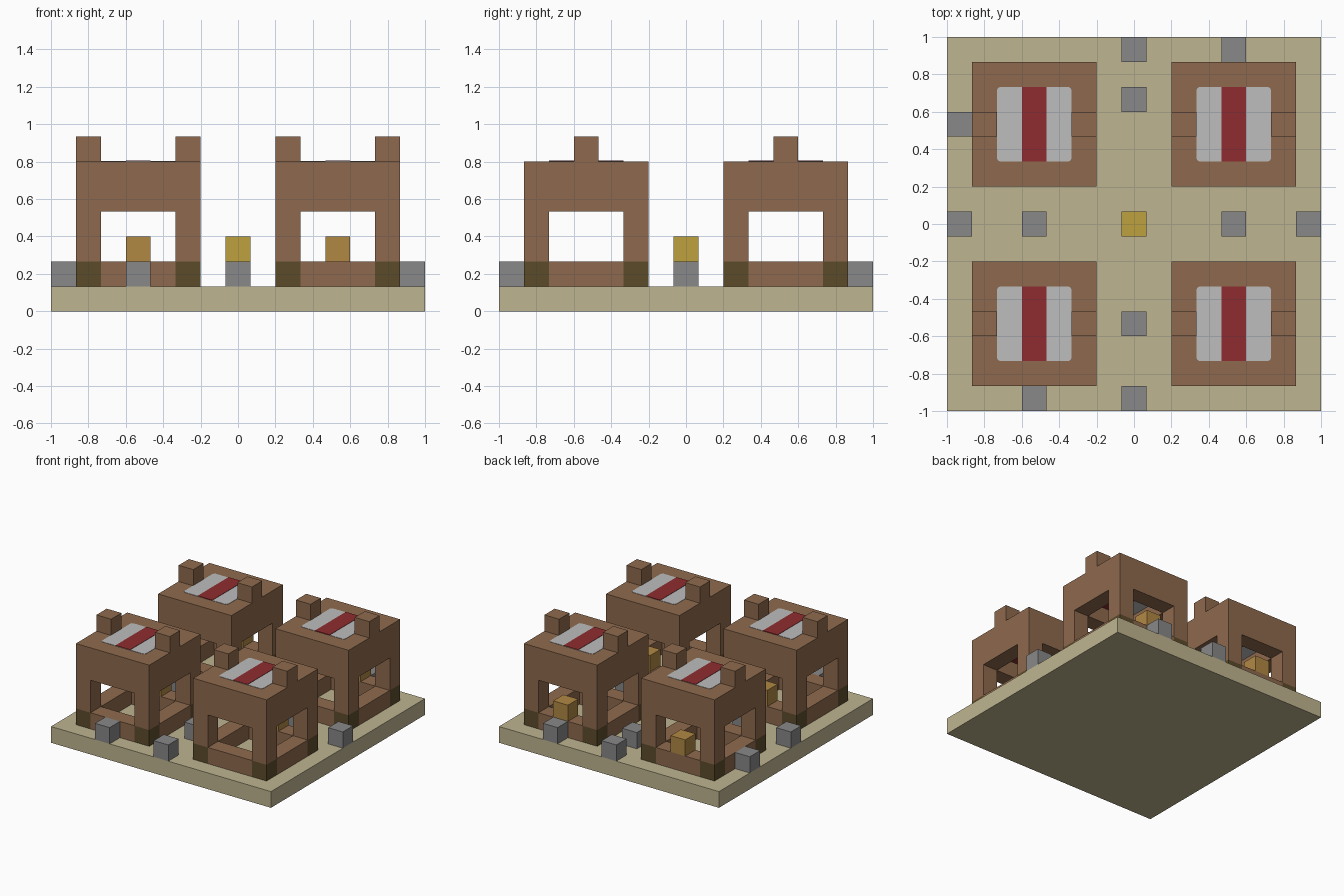
import bpy
import bmesh

if "Cube" in bpy.data.objects:
    bpy.data.objects.remove(bpy.data.objects["Cube"], do_unlink=True)

U = 2 / 15  # one block


def material(name, r, g, b):
    lin = [((c / 255 + 0.055) / 1.055) ** 2.4 for c in (r, g, b)] + [1]
    m = bpy.data.materials.new(name)
    m.use_nodes = True
    m.diffuse_color = lin
    m.node_tree.nodes["Principled BSDF"].inputs["Base Color"].default_value = lin
    return m


sand = material("sand", 191, 181, 144)
brown = material("brown clay", 143, 106, 78)
dark = material("dark moss", 92, 75, 42)
stone = material("grey stone", 136, 136, 136)
white = material("pale grey", 188, 189, 188)
red = material("red", 143, 44, 46)
amber = material("amber", 177, 136, 68)
gold = material("gold", 191, 161, 64)


def blocks(name, mat, boxes, bevel=0):
    """Boxes as (centre x, y, bottom z, size x, y, z), all in block units."""
    bm = bmesh.new()
    for x, y, z, sx, sy, sz in boxes:
        verts = bmesh.ops.create_cube(bm, size=1)["verts"]
        bmesh.ops.scale(bm, vec=(sx * U, sy * U, sz * U), verts=verts)
        bmesh.ops.translate(bm, vec=(x * U, y * U, (z + sz / 2) * U), verts=verts)
    if bevel:
        upright = [e for e in bm.edges
                   if abs(e.verts[0].co.z - e.verts[1].co.z) > U / 2]
        bmesh.ops.bevel(bm, geom=upright, offset=bevel, segments=2,
                        profile=0.5, affect="EDGES")
    mesh = bpy.data.meshes.new(name)
    bm.to_mesh(mesh)
    bm.free()
    mesh.materials.append(mat)
    ob = bpy.data.objects.new(name, mesh)
    bpy.context.collection.objects.link(ob)
    return ob


def hut(label, cx, cy):
    corners = [(cx + i, cy + j) for i in (-2, 2) for j in (-2, 2)]

    def ring(z, h):
        # four beams between the corner blocks
        return ([(cx, cy + j, z, 3, 1, h) for j in (-2, 2)]
                + [(cx + i, cy, z, 1, 3, h) for i in (-2, 2)])

    blocks(label + "_footings", dark, [(x, y, 1, 1, 1, 1) for x, y in corners])
    blocks(label + "_posts", brown, [(x, y, 2, 1, 1, 3) for x, y in corners])
    blocks(label + "_sills", brown, ring(1, 1))
    blocks(label + "_lintels", brown, ring(4, 1))
    blocks(label + "_roof", brown, [(cx, cy, 5, 5, 5, 1)])
    blocks(label + "_roof_horns", brown,
           [(cx + i, cy, 6, 1, 1, 1) for i in (-2, 2)])
    # Roof rug, showing on both faces of the roof
    blocks(label + "_rug", white, [(cx, cy, 4.98, 3, 3, 1.04)], bevel=0.02)
    blocks(label + "_rug_stripe", red, [(cx, cy, 4.96, 1, 3, 1.08)])
    # Lamp on the back sill
    blocks(label + "_lamp", amber, [(cx, cy + 2, 2, 1, 1, 1)])


blocks("ground", sand, [(0, 0, 0, 15, 15, 1)])

for side, x in (("right", -4), ("left", 4)):
    for end, y in (("front", -4), ("back", 4)):
        hut(f"{end}_{side}_hut", x, y)

# Stones along the paths and beside the huts
path = [(0, 7), (0, 5), (0, -4), (0, -7), (-7, 0), (-4, 0), (4, 0), (7, 0)]
beside = [(-7, 4), (4, 7), (-4, -7)]
blocks("stones", stone, [(x, y, 1, 1, 1, 1) for x, y in path + beside])

# Centre piece
blocks("centre_pedestal", stone, [(0, 0, 1, 1, 1, 1)])
blocks("centre_block", gold, [(0, 0, 2, 1, 1, 1)])
